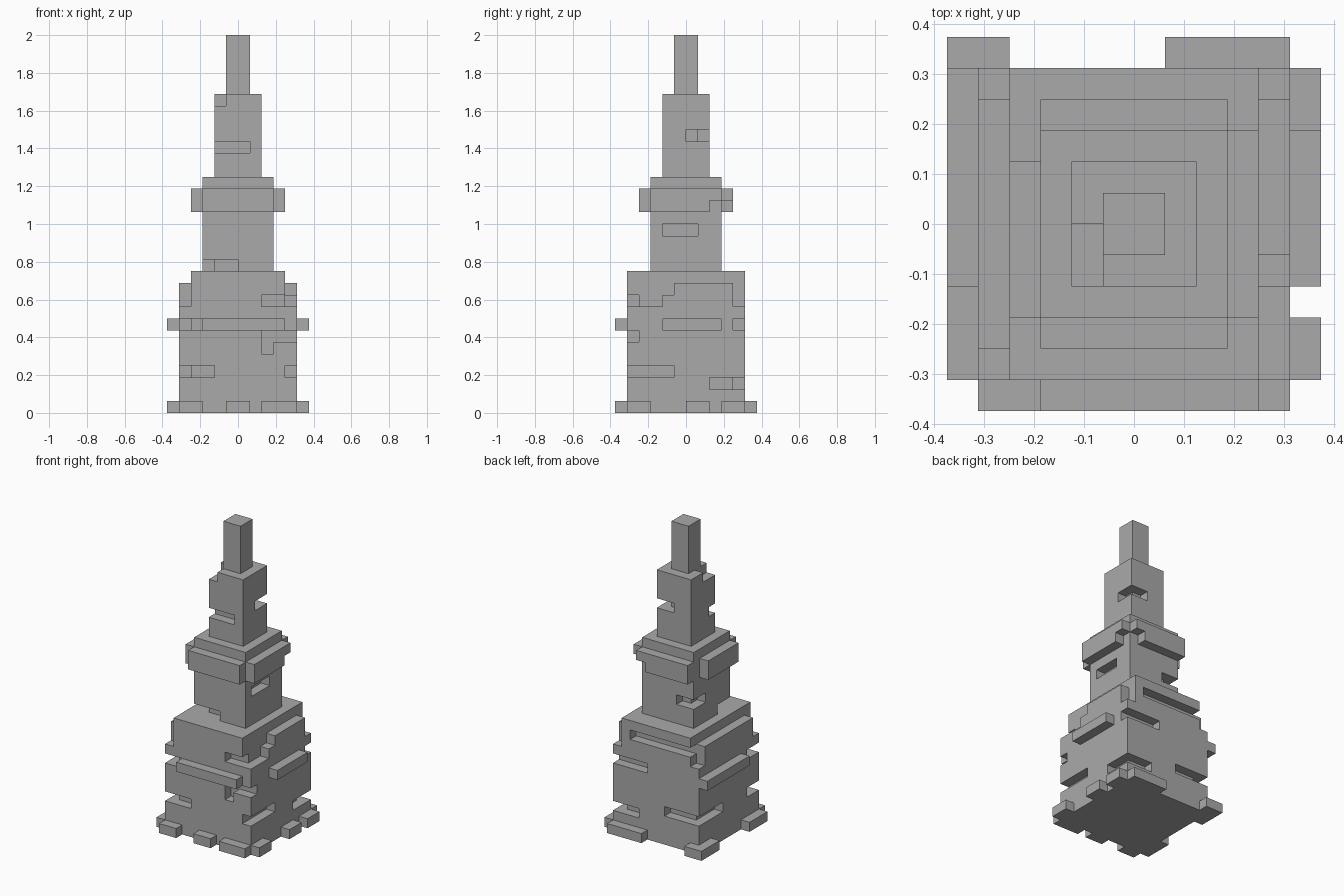
import bpy
import bmesh
from itertools import product

U = 1 / 16  # edge of one block

cube = bpy.data.objects.get("Cube")
if cube:
    bpy.data.objects.remove(cube, do_unlink=True)

stone = bpy.data.materials.new("grey_stone")
stone.use_nodes = True
grey = (0.4, 0.4, 0.4, 1)
stone.diffuse_color = grey
stone.node_tree.nodes["Principled BSDF"].inputs["Base Color"].default_value = grey


def box(x0, x1, y0, y1, z0, z1):
    """Set of block cells filling a box."""
    return set(product(range(x0, x1), range(y0, y1), range(z0, z1)))


def band(side, half, a, b, z0, z1, out=False):
    """One-block-deep strip on a side: carved inside the face, or laid outside it."""
    lo, hi = (half, half + 1) if out else (half - 1, half)
    if side in ("back", "left"):
        d = (lo, hi)
    else:
        d = (-hi, -lo)
    if side in ("front", "back"):
        return box(a, b, *d, z0, z1)
    return box(*d, a, b, z0, z1)


def tier(half, z0, z1, cuts=(), strips=()):
    """Square block tier with carved notches and raised strips."""
    cells = box(-half, half, -half, half, z0, z1)
    for c in cuts:
        cells -= band(c[0], half, *c[1:])
    for s in strips:
        cells |= band(s[0], half, *s[1:], out=True)
    return cells


# Base: weathered square block with footing stones
base = tier(5, 0, 12, cuts=[
    # worn upper ledges
    ("right", -5, 5, 11, 12), ("left", -5, 5, 11, 12),
    ("right", -5, -4, 9, 11), ("right", 4, 5, 9, 11),
    ("left", -5, -1, 10, 11), ("left", -5, -2, 9, 10), ("left", 4, 5, 9, 11),
    ("front", 2, 4, 9, 10), ("back", -4, 3, 10, 11),
    # middle notches
    ("front", -5, -3, 7, 8), ("right", -5, -3, 7, 8), ("back", 1, 5, 7, 8),
    ("front", 2, 5, 6, 7), ("front", 2, 3, 5, 6),
    # lower notches
    ("front", -5, -2, 3, 4), ("right", -5, -3, 3, 4), ("left", -5, -1, 3, 4),
    ("back", -5, -1, 3, 4), ("right", 1, 5, 3, 4),
    ("left", 2, 5, 2, 3), ("back", 2, 5, 2, 3),
], strips=[
    # footing stones
    ("front", -5, -3, 0, 1), ("front", -1, 1, 0, 1), ("front", 2, 5, 0, 1),
    ("left", -5, -3, 0, 1), ("left", 0, 2, 0, 1), ("left", 3, 5, 0, 1),
    ("back", 1, 5, 0, 1), ("back", -6, -4, 0, 1),
    ("right", 3, 6, 0, 1), ("right", -5, -2, 0, 1),
    # raised courses
    ("front", -3, 4, 7, 8), ("left", -2, 3, 7, 8), ("right", -2, 5, 7, 8),
])

# Shaft with a collar near its top
shaft = tier(3, 12, 20, cuts=[
    ("front", -3, 0, 12, 13), ("right", -3, -1, 12, 13),
    ("left", -2, 1, 15, 16),
    ("back", -3, -1, 14, 15), ("right", 1, 3, 14, 15),
], strips=[
    ("front", -3, 3, 17, 19), ("right", -3, 2, 17, 19),
    ("left", -3, 3, 18, 19), ("left", -3, 2, 17, 18),
    ("back", -3, 3, 18, 19), ("back", -3, 2, 17, 18),
])

# Upper shaft
upper = tier(2, 20, 27, cuts=[
    ("right", -2, 0, 26, 27), ("front", -2, 1, 22, 23),
    ("left", 0, 2, 23, 24), ("back", 0, 2, 23, 24),
])

spire = tier(1, 27, 32)

tiers = {"base": base, "shaft": shaft, "upper_shaft": upper, "spire": spire}
solid = set().union(*tiers.values())


def build(name, cells):
    """Skin the outer faces of the cells and merge coplanar ones."""
    bm = bmesh.new()
    verts = {}

    def vert(p):
        if p not in verts:
            verts[p] = bm.verts.new([c * U for c in p])
        return verts[p]

    for cell in sorted(cells):
        for axis, step in product(range(3), (-1, 1)):
            near = list(cell)
            near[axis] += step
            if tuple(near) in solid:
                continue
            u, v = (axis + 1) % 3, (axis + 2) % 3
            corners = []
            for du, dv in ((0, 0), (1, 0), (1, 1), (0, 1)):
                p = list(cell)
                p[axis] += step > 0
                p[u] += du
                p[v] += dv
                corners.append(vert(tuple(p)))
            bm.faces.new(corners if step > 0 else corners[::-1])
    bmesh.ops.dissolve_limit(bm, angle_limit=0.01, verts=bm.verts, edges=bm.edges)
    bmesh.ops.triangulate(bm, faces=[f for f in bm.faces if len(f.verts) > 4])
    mesh = bpy.data.meshes.new(name)
    bm.to_mesh(mesh)
    bm.free()
    mesh.materials.append(stone)
    bpy.context.collection.objects.link(bpy.data.objects.new(name, mesh))


for name, cells in tiers.items():
    build(name, cells)
